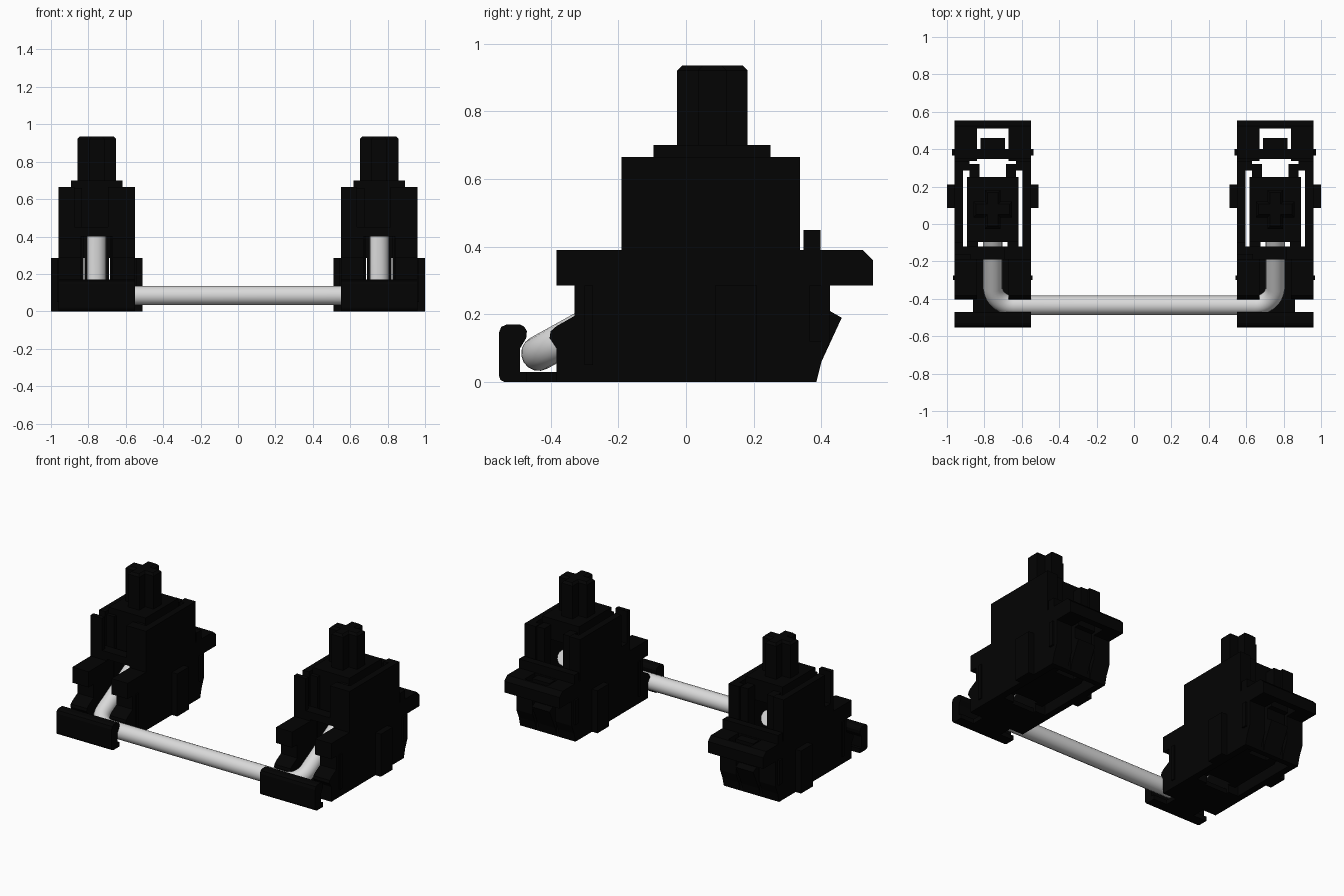
import bpy, bmesh, math

old = bpy.data.objects.get("Cube")
if old:
    bpy.data.objects.remove(old, do_unlink=True)


def material(name, rgb, rough):
    m = bpy.data.materials.new(name)
    m.use_nodes = True
    m.diffuse_color = (*rgb, 1)
    b = m.node_tree.nodes["Principled BSDF"]
    b.inputs["Base Color"].default_value = (*rgb, 1)
    b.inputs["Roughness"].default_value = rough
    return m


BLACK = material("black plastic", (0.001, 0.001, 0.001), 0.6)
STEEL = material("pale steel", (0.7, 0.7, 0.7), 0.5)
UNIT_X = 0.755          # distance of each unit from the middle


def extrude(bm, pts, move):
    """Closed prism from a 3D outline, swept by a vector."""
    face = bm.faces.new([bm.verts.new(p) for p in pts])
    res = bmesh.ops.extrude_face_region(bm, geom=[face], use_keep_orig=True)
    verts = [g for g in res["geom"] if isinstance(g, bmesh.types.BMVert)]
    bmesh.ops.translate(bm, verts=verts, vec=move)


def side_prism(bm, profile, x0, x1):
    """Sweep a (y, z) profile along x."""
    extrude(bm, [(x0, y, z) for y, z in profile], (x1 - x0, 0, 0))


def box(bm, x0, x1, y0, y1, z0, z1):
    side_prism(bm, [(y0, z0), (y1, z0), (y1, z1), (y0, z1)], x0, x1)


def both_sides(fn, bm, shape, x0, x1):
    """Repeat a shape on both sides of the unit."""
    for a, b in ((x0, x1), (-x1, -x0)):
        if fn is box:
            box(bm, a, b, *shape)
        else:
            side_prism(bm, shape, a, b)


def place(name, bm):
    """One mesh shared by the left and right units."""
    bmesh.ops.recalc_face_normals(bm, faces=bm.faces)
    me = bpy.data.meshes.new(name)
    bm.to_mesh(me)
    bm.free()
    me.materials.append(BLACK)
    for side, sx in (("left", 1), ("right", -1)):
        ob = bpy.data.objects.new(f"{side}_{name}", me)
        ob.location.x = sx * UNIT_X
        bpy.context.collection.objects.link(ob)


# --- housing: side walls with the curved wire seat at the front
bm = bmesh.new()
seat = [(-0.383, 0), (-0.383, 0.10), (-0.403, 0.13), (-0.40, 0.15),
        (-0.383, 0.165), (-0.33, 0.195), (-0.33, 0.285), (-0.383, 0.285),
        (-0.383, 0.39)]
crest = [(-0.19, 0.39), (-0.19, 0.665)]
notch = [(-0.16, 0.665), (-0.16, 0.45), (-0.10, 0.45), (-0.10, 0.665)]
back = [(0.337, 0.665), (0.337, 0.39), (0.425, 0.39), (0.425, 0.12),
        (0.40, 0.06), (0.385, 0)]
side_prism(bm, seat + crest + back, 0.16, 0.205)
side_prism(bm, seat + crest + notch + back, -0.205, -0.16)
# front blocks either side of the wire channel
both_sides(side_prism, bm, seat + [(-0.19, 0.39), (-0.19, 0)], 0.085, 0.16)
both_sides(box, bm, (-0.19, -0.12, 0, 0.40), 0.085, 0.16)
# upper front wall: thick post, thin panel and a low sill between them
box(bm, 0.06, 0.16, -0.19, -0.12, 0.40, 0.665)
box(bm, -0.16, -0.12, -0.19, -0.16, 0.40, 0.665)
box(bm, -0.16, 0.06, -0.19, -0.12, 0.40, 0.45)
# lower back wall with a slot on each side of the latch
lower_back = [(0.35, 0), (0.385, 0), (0.40, 0.06), (0.425, 0.12),
              (0.425, 0.285), (0.35, 0.285)]
both_sides(side_prism, bm, lower_back, 0.085, 0.16)
side_prism(bm, lower_back, -0.065, 0.065)
both_sides(box, bm, (0.35, 0.385, 0, 0.15), 0.065, 0.085)
# split upper back wall
both_sides(box, bm, (0.285, 0.337, 0.05, 0.665), 0.125, 0.16)
# floor under the wire channel
box(bm, -0.16, 0.16, -0.383, -0.14, 0, 0.03)
place("housing", bm)

# --- rear flange with a cut-out and a raised bar
bm = bmesh.new()
flange = [(0.337, 0.285), (0.553, 0.285), (0.553, 0.36), (0.523, 0.39),
          (0.337, 0.39)]
both_sides(side_prism, bm, flange, 0.085, 0.205)
side_prism(bm, [(0.51, 0.285), (0.553, 0.285), (0.553, 0.36), (0.523, 0.39),
                (0.51, 0.39)], -0.085, 0.085)
box(bm, -0.085, 0.085, 0.35, 0.40, 0.285, 0.39)
box(bm, -0.065, 0.065, 0.39, 0.46, 0.285, 0.38)
box(bm, -0.205, 0.205, 0.347, 0.397, 0.385, 0.45)
place("rear_flange", bm)

# --- rear latch wedge
bm = bmesh.new()
side_prism(bm, [(0.38, 0.03), (0.40, 0.06), (0.46, 0.19), (0.425, 0.21),
                (0.38, 0.21)], -0.065, 0.065)
place("rear_latch", bm)

# --- side ribs, with small nubs fore and aft
bm = bmesh.new()
both_sides(box, bm, (0.085, 0.21, 0, 0.285), 0.20, 0.245)
both_sides(box, bm, (0.365, 0.40, 0.12, 0.285), 0.20, 0.217)
both_sides(box, bm, (-0.30, -0.275, 0.05, 0.285), 0.20, 0.212)
place("side_ribs", bm)

# --- front hook that holds the wire
bm = bmesh.new()
hook = [(-0.535, 0), (-0.47, 0), (-0.47, 0.03), (-0.49, 0.03), (-0.49, 0.10),
        (-0.472, 0.13), (-0.47, 0.15), (-0.477, 0.163), (-0.49, 0.17),
        (-0.53, 0.17), (-0.546, 0.163), (-0.553, 0.145), (-0.553, 0.02),
        (-0.548, 0.006)]
side_prism(bm, hook, -0.205, 0.205)
box(bm, -0.105, 0.105, -0.48, -0.38, 0, 0.03)
place("front_hook", bm)

# --- sliding stem: two cheeks, top block, bottom plate, rear legs
bm = bmesh.new()
both_sides(box, bm, (-0.096, 0.25, 0.05, 0.70), 0.08, 0.137)
both_sides(box, bm, (-0.12, -0.096, 0.05, 0.66), 0.08, 0.137)
box(bm, -0.08, 0.08, -0.096, 0.25, 0.56, 0.70)
box(bm, -0.08, 0.08, -0.096, 0.10, 0.42, 0.56)
box(bm, -0.08, 0.08, -0.096, 0.25, 0.05, 0.12)
both_sides(box, bm, (0.25, 0.322, 0.05, 0.66), 0.07, 0.125)
place("stem", bm)

# --- cross-shaped post with chamfered top
bm = bmesh.new()
a, w, cy = 0.104, 0.042, 0.078
cross = [(a, w), (w, w), (w, a)]
ring = []
for k in range(4):
    c, s = round(math.cos(k * math.pi / 2)), round(math.sin(k * math.pi / 2))
    ring += [(x * c - y * s, cy + x * s + y * c, 0.68) for x, y in cross]
extrude(bm, ring, (0, 0, 0.255))
top = [e for e in bm.edges if all(v.co.z > 0.93 for v in e.verts)]
bmesh.ops.recalc_face_normals(bm, faces=bm.faces)
bmesh.ops.bevel(bm, geom=top, offset=0.014, segments=1, affect='EDGES')
place("cross_post", bm)

# --- bent wire: cross bar with two raised arms
tilt, bend, arm = math.radians(29), 0.11, 0.735


def wire_point(u, v, sx):
    """u runs inward from the arm, v runs up along the arm."""
    return (sx * (UNIT_X - u), -0.435 + v * math.cos(tilt),
            0.085 + v * math.sin(tilt))


half = [(0, arm)]
for i in range(11):
    t = i / 10 * math.pi / 2
    half.append((bend - bend * math.cos(t), bend - bend * math.sin(t)))
path = [wire_point(u, v, -1) for u, v in half]
path += [wire_point(u, v, 1) for u, v in reversed(half)]
cu = bpy.data.curves.new("wire", 'CURVE')
cu.dimensions = '3D'
cu.bevel_depth = 0.052
cu.bevel_resolution = 6
cu.use_fill_caps = True
sp = cu.splines.new('POLY')
sp.points.add(len(path) - 1)
for p, co in zip(sp.points, path):
    p.co = (*co, 1)
cu.materials.append(STEEL)
wire = bpy.data.objects.new("wire", cu)
bpy.context.collection.objects.link(wire)
bpy.ops.object.select_all(action='DESELECT')
wire.select_set(True)
bpy.context.view_layer.objects.active = wire
bpy.ops.object.convert(target='MESH')
bpy.ops.object.shade_smooth_by_angle(angle=math.radians(40))
